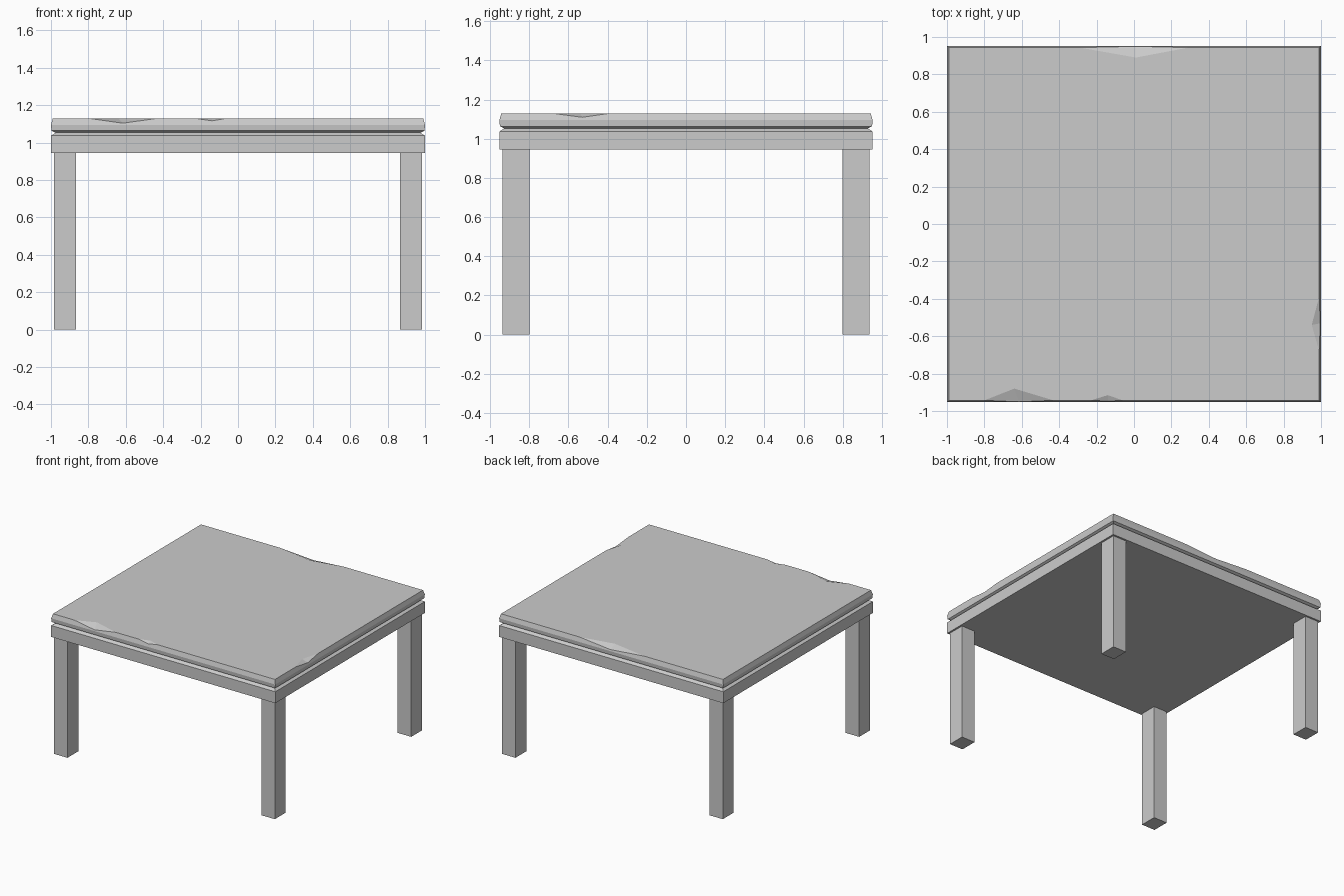
import bpy, bmesh
from mathutils import Vector

if "Cube" in bpy.data.objects:
    bpy.data.objects.remove(bpy.data.objects["Cube"])

HX, HY, TOP = 1.0, 0.953, 1.13


def make_object(name, bm):
    bmesh.ops.recalc_face_normals(bm, faces=bm.faces)
    mesh = bpy.data.meshes.new(name)
    bm.to_mesh(mesh)
    bm.free()
    obj = bpy.data.objects.new(name, mesh)
    bpy.context.collection.objects.link(obj)
    return obj


def stacked_rect(name, profile, cx=0, cy=0, hx=HX, hy=HY):
    """Rectangular loft; profile is a list of (inset, z)."""
    bm = bmesh.new()
    rings = [[bm.verts.new((cx + sx * (hx - i), cy + sy * (hy - i), z))
              for sx, sy in ((-1, -1), (1, -1), (1, 1), (-1, 1))]
             for i, z in profile]
    for a, b in zip(rings, rings[1:]):
        for k in range(4):
            n = (k + 1) % 4
            bm.faces.new((a[k], a[n], b[n], b[k]))
    bm.faces.new(rings[0][::-1])
    bm.faces.new(rings[-1])
    return make_object(name, bm)


# Apron with bevelled upper lip, and the slab above the groove
stacked_rect("apron", [(0, 0.945), (0, 1.037), (0.025, 1.053)])
slab = stacked_rect("table_top", [(0.025, 1.053), (0.003, 1.064), (0, 1.095), (0.01, TOP)])

# Legs
for sx, side in ((-1, "left"), (1, "right")):
    for sy, end in ((-1, "front"), (1, "back")):
        stacked_rect(f"{end}_{side}_leg", [(0, 0), (0, 0.945)],
                     sx * 0.925, sy * 0.869, 0.06, 0.069)


# Chipped edges: wedge cutters given by two rim points, inner point, low point
def chip(index, a, b, inner, low):
    a, b, inner, low = map(Vector, (a, b, inner, low))
    mid = (inner + low) / 2
    bm = bmesh.new()
    v = [bm.verts.new(p) for p in
         (2 * inner - low, 2 * low - inner, 2 * a - mid, 2 * b - mid)]
    for f in ((0, 1, 2), (0, 1, 3), (0, 2, 3), (1, 2, 3)):
        bm.faces.new([v[i] for i in f])
    cutter = make_object(f"chip_cutter_{index}", bm)
    cutter.hide_render = True
    cutter.hide_set(True)
    mod = slab.modifiers.new(f"chip_{index}", 'BOOLEAN')
    mod.operation = 'DIFFERENCE'
    mod.solver = 'EXACT'
    mod.object = cutter
    return cutter


FY, RX = HY - 0.01, HX - 0.01
cutters = [
    chip(1, (-0.80, -FY, TOP), (-0.43, -FY, TOP), (-0.64, -0.88, TOP), (-0.615, -HY, 1.103)),
    chip(2, (-0.23, -FY, TOP), (-0.06, -FY, TOP), (-0.14, -0.915, TOP), (-0.14, -HY, 1.114)),
    chip(3, (RX, -0.68, TOP), (RX, -0.39, TOP), (0.95, -0.54, TOP), (HX, -0.53, 1.108)),
    chip(4, (-0.29, FY, TOP), (0.29, FY, TOP), (0.01, 0.89, TOP), (0.01, HY, 1.105)),
]

# Bake the chips into the slab and drop the cutters
bpy.context.view_layer.objects.active = slab
for mod in list(slab.modifiers):
    bpy.ops.object.modifier_apply(modifier=mod.name)
for c in cutters:
    bpy.data.objects.remove(c)
